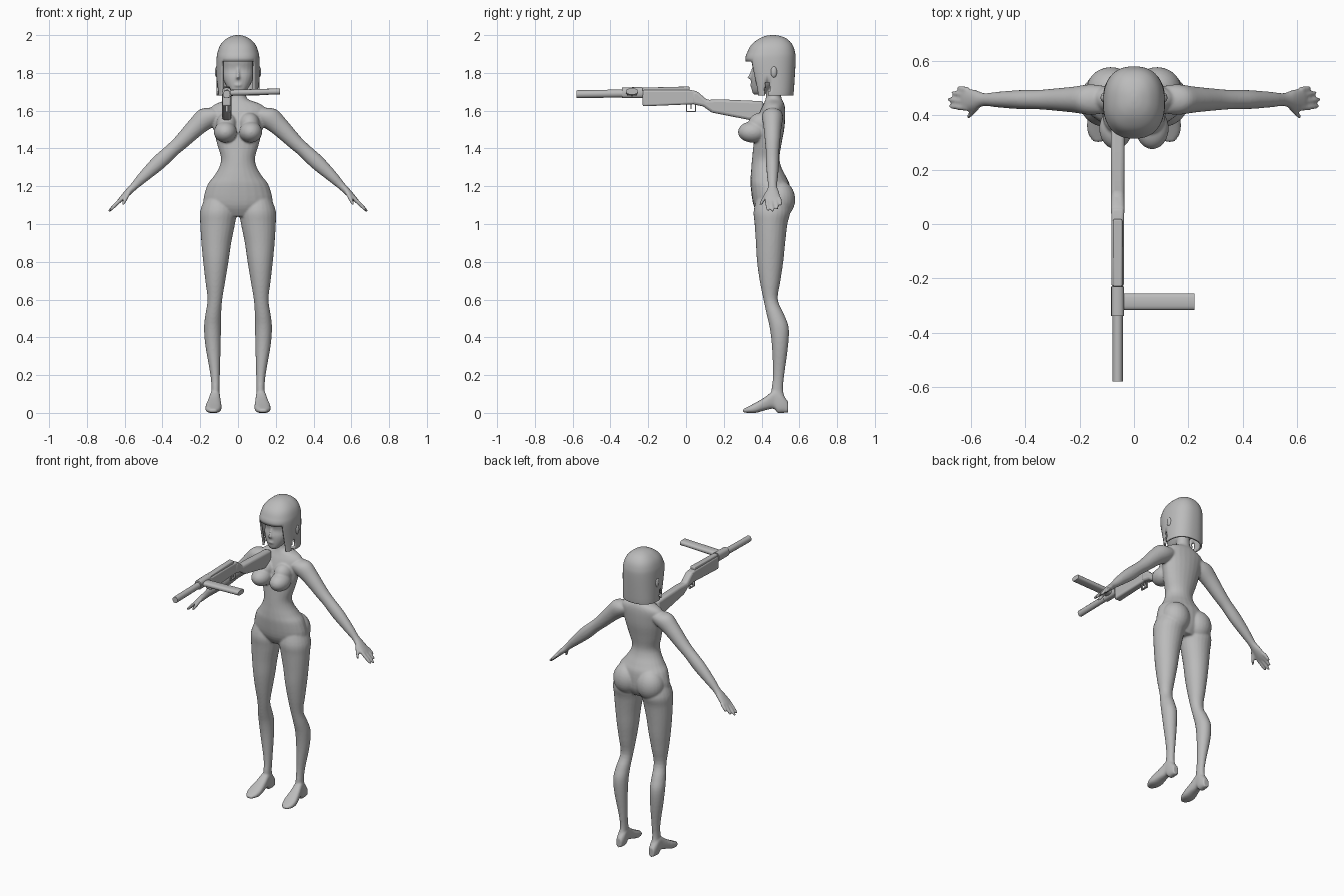
import bpy, bmesh, math
from mathutils import Vector, Matrix

if "Cube" in bpy.data.objects:
    bpy.data.objects.remove(bpy.data.objects["Cube"])

grey = bpy.data.materials.new("plain_grey")
grey.diffuse_color = (0.5, 0.5, 0.5, 1)
grey.use_nodes = True
grey.node_tree.nodes["Principled BSDF"].inputs["Base Color"].default_value = grey.diffuse_color


def finish(bm, name, angle=40):
    bmesh.ops.recalc_face_normals(bm, faces=bm.faces)
    me = bpy.data.meshes.new(name)
    bm.to_mesh(me)
    bm.free()
    ob = bpy.data.objects.new(name, me)
    bpy.context.collection.objects.link(ob)
    me.materials.append(grey)
    bpy.ops.object.select_all(action='DESELECT')
    ob.select_set(True)
    bpy.context.view_layer.objects.active = ob
    bpy.ops.object.shade_smooth_by_angle(angle=math.radians(angle))
    return ob


def spline(rows, steps):
    """Smooth curve through rows of numbers, keeping every given row."""
    out = []
    for i in range(len(rows) - 1):
        a, b = rows[max(i - 1, 0)], rows[i]
        c, d = rows[i + 1], rows[min(i + 2, len(rows) - 1)]
        for k in range(steps):
            t = k / steps
            out.append([q + .5 * t * (r - p + t * (2*p - 5*q + 4*r - s + t * (3*(q - r) + s - p)))
                        for p, q, r, s in zip(a, b, c, d)])
    return out + [list(rows[-1])]


def loft(bm, sections, n=24, power=1.0, steps=4, caps=True):
    """Skin over sections of (centre, first radius, second radius)."""
    def p(v):
        return math.copysign(abs(v) ** power, v)
    rings = []
    for r in spline([[*c, *u, *v] for c, u, v in sections], steps):
        c, u, v = Vector(r[:3]), Vector(r[3:6]), Vector(r[6:])
        rings.append([bm.verts.new(c + u * p(math.cos(a)) + v * p(math.sin(a)))
                      for a in (2 * math.pi * i / n for i in range(n))])
    for a, b in zip(rings, rings[1:]):
        for i in range(n):
            bm.faces.new((a[i], a[(i + 1) % n], b[(i + 1) % n], b[i]))
    if caps:
        bm.faces.new(rings[0])
        bm.faces.new(rings[-1])


def level(z, y0, y1, rx, x=0):
    """Horizontal section from front y0 to back y1."""
    return (x, (y0 + y1) / 2, z), (rx, 0, 0), (0, (y1 - y0) / 2, 0)


def ball(bm, centre, radii):
    bmesh.ops.create_uvsphere(bm, u_segments=24, v_segments=16, radius=1,
                              matrix=Matrix.Translation(centre) @ Matrix.Diagonal((*radii, 1)))


body = bmesh.new()
# torso and neck
loft(body, [level(*r) for r in (
    (1.04, .39, .52, .09), (1.10, .357, .55, .18), (1.2, .342, .55, .165), (1.25, .342, .53, .13),
    (1.3, .346, .505, .10), (1.35, .35, .495, .09), (1.42, .357, .505, .11), (1.5, .365, .52, .13),
    (1.56, .378, .525, .143), (1.605, .395, .525, .15), (1.635, .41, .52, .12),
    (1.66, .42, .508, .055), (1.69, .425, .502, .042), (1.76, .42, .50, .04))])
# head
loft(body, [level(*r) for r in (
    (1.685, .36, .40, .018), (1.70, .35, .43, .04), (1.74, .345, .48, .067), (1.78, .345, .52, .083),
    (1.82, .354, .545, .09), (1.88, .345, .555, .094), (1.95, .375, .53, .08))], power=.9)
# nose and lips
loft(body, [level(1.83, .35, .38, .008), level(1.79, .332, .38, .01),
            level(1.775, .322, .38, .012), level(1.765, .34, .38, .01)], n=10)
ball(body, (0, .35, 1.735), (.022, .012, .009))

for s in (1, -1):
    # chest and hip volumes
    ball(body, (s * .067, .352, 1.487), (.061, .077, .056))
    ball(body, (s * .06, .40, 1.53), (.055, .07, .06))
    ball(body, (s * .085, .495, 1.13), (.09, .083, .10))
    # leg
    loft(body, [level(z, a, b, rx, s * x) for z, a, b, rx, x in (
        (1.15, .38, .53, .07, .10), (1.07, .358, .552, .096, .104), (1.0, .363, .537, .092, .108),
        (.9, .37, .525, .079, .115), (.8, .376, .515, .067, .1175), (.7, .39, .50, .053, .12),
        (.6, .41, .486, .039, .1225), (.52, .427, .52, .042, .131), (.45, .443, .544, .045, .135),
        (.35, .455, .54, .04, .132), (.2, .46, .52, .025, .121), (.12, .452, .514, .022, .119),
        (.06, .452, .53, .024, .12))])
    # foot with a low heel
    loft(body, [((s * x, y, (z0 + z1) / 2), (rx, 0, 0), (0, 0, (z1 - z0) / 2)) for y, x, rx, z0, z1 in (
        (.54, .12, .02, .0, .06), (.51, .12, .027, 0, .10), (.485, .121, .028, .0, .12),
        (.465, .122, .028, .022, .12), (.42, .126, .036, .014, .085), (.37, .13, .043, 0, .055),
        (.33, .132, .036, 0, .034), (.302, .132, .016, .002, .02))], power=.75)
    # arm and palm
    loft(body, [((s * x, .458, z), (0, ry, 0), (s * .73 * r, 0, .68 * r)) for x, z, r, ry in (
        (.11, 1.585, .045, .05), (.16, 1.565, .06, .056), (.22, 1.515, .051, .048),
        (.30, 1.435, .041, .04), (.35, 1.39, .038, .036), (.42, 1.325, .04, .035),
        (.50, 1.25, .03, .029), (.55, 1.20, .021, .024), (.585, 1.165, .018, .036),
        (.62, 1.13, .013, .043), (.632, 1.118, .009, .04))])
    # fingers and thumb
    for y, tip_y, tip_x, tip_z in ((.493, .502, .648, 1.10), (.472, .484, .67, 1.08),
                                   (.449, .459, .685, 1.066), (.426, .434, .68, 1.07),
                                   (.432, .393, .612, 1.10)):
        root = Vector((.61, y, 1.14)) if tip_y > .4 else Vector((.575, y, 1.17))
        tip = Vector((tip_x, tip_y, tip_z))
        loft(body, [((s * c.x, c.y, c.z), (0, r, 0), (s * .73 * r, 0, .68 * r))
                    for c, r in ((root, .011), (root.lerp(tip, .7), .0105), (tip, .006))], n=10)

figure = finish(body, "figure_body", 180)
merge = figure.modifiers.new("merge", 'REMESH')
merge.mode, merge.voxel_size, merge.use_smooth_shade = 'VOXEL', .006, True
soften = figure.modifiers.new("soften", 'SMOOTH')
soften.factor, soften.iterations = .5, 5

# bobbed hair with straight fringe and side locks
hair = bmesh.new()
loft(hair, [level(*r) for r in (
    (1.68, .355, .568, .113), (1.72, .348, .572, .114), (1.86, .315, .58, .114), (1.91, .325, .577, .108),
    (1.95, .347, .563, .092), (1.98, .385, .535, .063), (1.995, .42, .50, .032), (2.0, .45, .47, .008))],
     n=64, power=.85)
cut = []
for f in hair.faces:
    c = f.calc_center_median()
    face_gap = c.z < 1.86 and c.y < .42 and abs(c.x) < .082
    neck_gap = c.z < 1.74 and .415 < c.y < .44
    if face_gap or neck_gap or len(f.verts) > 4 and c.z < 1.7:
        cut.append(f)
bmesh.ops.delete(hair, geom=cut, context='FACES')
bob = finish(hair, "bobbed_hair", 50)
thick = bob.modifiers.new("thickness", 'SOLIDIFY')
thick.thickness, thick.offset = .012, -1

# ears
ears = bmesh.new()
for s in (1, -1):
    ball(ears, (s * .111, .465, 1.805), (.012, .017, .03))
finish(ears, "ears")

GX = -.06  # rifle centre line


def slab(name, profile, width, bevel):
    """Side profile of (y, z) points given a width across x."""
    bm = bmesh.new()
    f = bm.faces.new([bm.verts.new((GX - width / 2, y, z)) for y, z in profile])
    ext = bmesh.ops.extrude_face_region(bm, geom=[f])
    bmesh.ops.translate(bm, vec=(width, 0, 0), verts=[v for v in ext['geom'] if isinstance(v, bmesh.types.BMVert)])
    ob = finish(bm, name, 45)
    m = ob.modifiers.new("bevel", 'BEVEL')
    m.width, m.segments = bevel, 3


def tube(name, sections, n=12, power=1.0):
    bm = bmesh.new()
    loft(bm, sections, n, power, steps=1)
    finish(bm, name)


def across_y(y, z, rx, rz):
    return (GX, y, z), (rx, 0, 0), (0, 0, rz)


# rifle body, top rail and shoulder stock
slab("receiver", [(-.23, 1.623), (.06, 1.635), (.06, 1.703), (.02, 1.71), (-.23, 1.71)], .046, .01)
slab("top_rail", [(-.23, 1.70), (.018, 1.70), (.018, 1.728), (-.23, 1.722)], .034, .006)
slab("stock", [(.03, 1.635), (.09, 1.623), (.137, 1.59), (.33, 1.552), (.41, 1.545), (.41, 1.65),
               (.18, 1.66), (.11, 1.657), (.06, 1.703), (.03, 1.703)], .05, .014)
# barrel, collar and sideways tube
tube("barrel", [across_y(-.58, 1.687, .019, .021), across_y(-.22, 1.693, .019, .021)])
tube("collar", [across_y(-.338, 1.694, .024, .028), across_y(-.23, 1.696, .024, .03)], 16, .7)
tube("side_tube", [((x, -.286, z), (0, .031, 0), (0, 0, .016))
                   for x, z in ((GX, 1.694), (.223, 1.702))], 16, .7)

# trigger guard and trigger
guard = bmesh.new()
for y0, y1, z0, z1 in ((0, .006, 1.595, 1.64), (.047, .053, 1.597, 1.64),
                       (0, .053, 1.593, 1.599), (.025, .03, 1.61, 1.64)):
    bmesh.ops.create_cube(guard, size=1, matrix=Matrix.Translation((GX, (y0 + y1) / 2, (z0 + z1) / 2))
                          @ Matrix.Diagonal((.012, y1 - y0, z1 - z0, 1)))
finish(guard, "trigger_guard")
